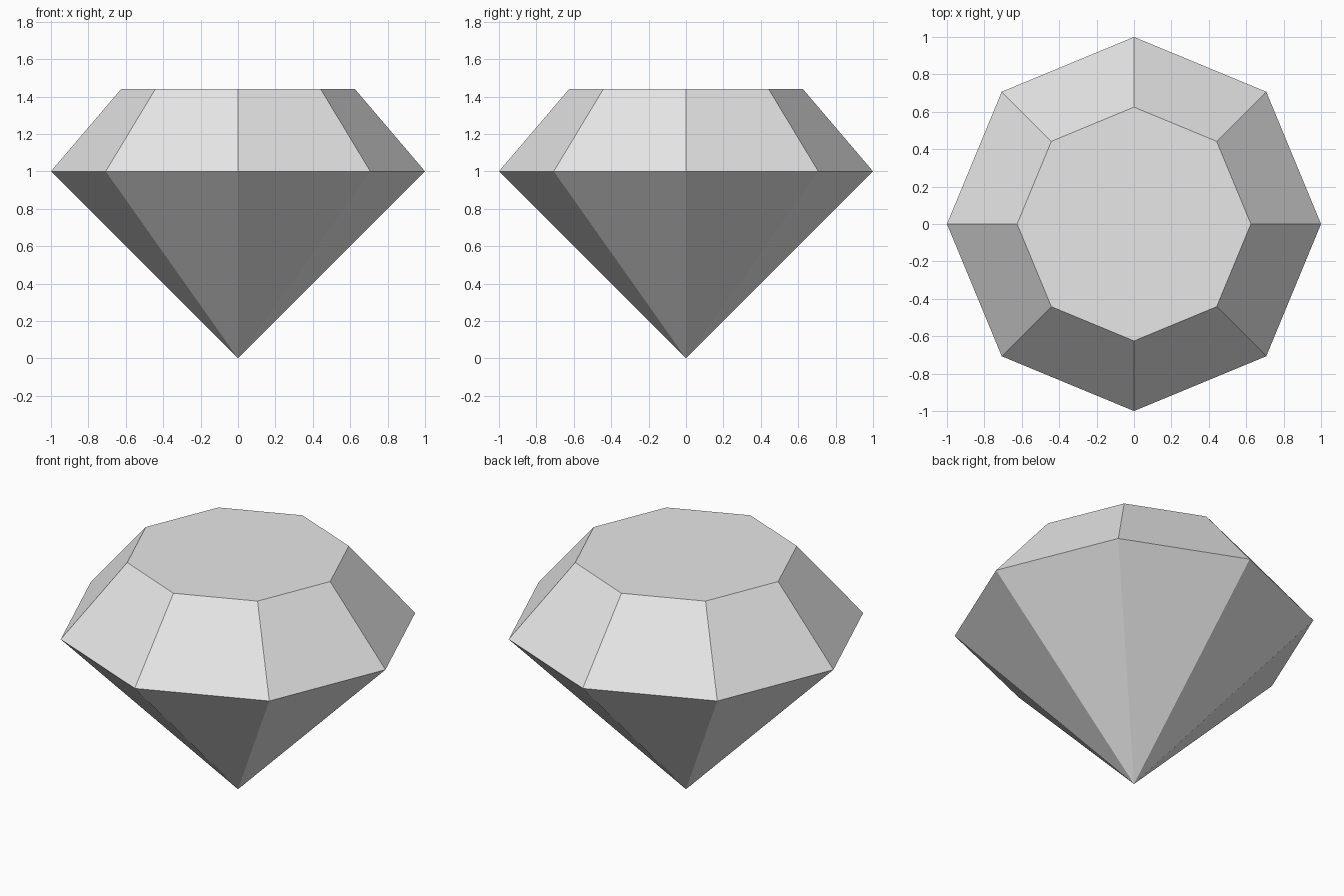
import bpy, bmesh, math

if "Cube" in bpy.data.objects:
    bpy.data.objects.remove(bpy.data.objects["Cube"])

SIDES = 8
GIRDLE_R, GIRDLE_Z = 1.0, 1.0
TABLE_R, TABLE_Z = 0.625, 1.44

bm = bmesh.new()


def ring(radius, z):
    """Octagon of vertices with corners on the x and y axes."""
    step = 2 * math.pi / SIDES
    return [bm.verts.new((radius * math.cos(i * step), radius * math.sin(i * step), z))
            for i in range(SIDES)]


tip = bm.verts.new((0, 0, 0))
girdle = ring(GIRDLE_R, GIRDLE_Z)
table = ring(TABLE_R, TABLE_Z)

for i in range(SIDES):
    j = (i + 1) % SIDES
    bm.faces.new((tip, girdle[j], girdle[i]))                    # pavilion facet
    bm.faces.new((girdle[i], girdle[j], table[j], table[i]))     # crown facet
bm.faces.new(table)                                              # flat table on top
bmesh.ops.recalc_face_normals(bm, faces=bm.faces)

mesh = bpy.data.meshes.new("cut_gem")
bm.to_mesh(mesh)
bm.free()

# Single plain colour
grey = bpy.data.materials.new("light grey")
grey.diffuse_color = (0.8, 0.8, 0.8, 1)
grey.use_nodes = True
grey.node_tree.nodes["Principled BSDF"].inputs["Base Color"].default_value = grey.diffuse_color
mesh.materials.append(grey)

gem = bpy.data.objects.new("cut_gem", mesh)
bpy.context.collection.objects.link(gem)
